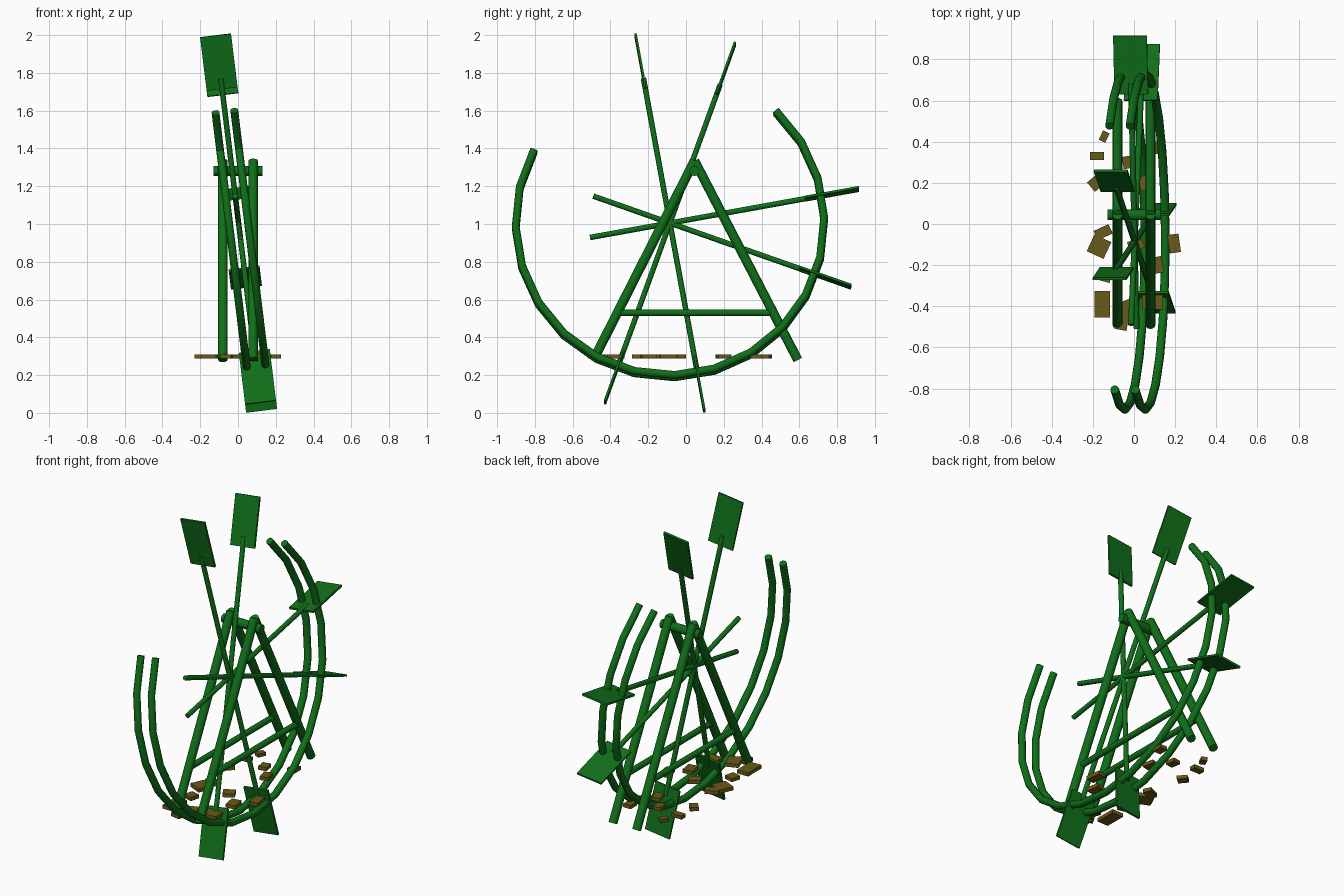
import bpy, math
from mathutils import Vector, Matrix

if "Cube" in bpy.data.objects:
    bpy.data.objects.remove(bpy.data.objects["Cube"])


def material(name, rgb):
    m = bpy.data.materials.new(name)
    m.diffuse_color = (*rgb, 1)
    m.use_nodes = True
    m.node_tree.nodes["Principled BSDF"].inputs["Base Color"].default_value = m.diffuse_color
    return m


GREEN = material("green_paint", (0.005, 0.16, 0.01))
OLIVE = material("olive_planks", (0.14, 0.10, 0.01))

# The loose wheel leans about the y axis; all wheel parts use this frame
WHEEL = Matrix.Translation((0.003, -0.085, 1.005)) @ Matrix.Rotation(math.radians(-7), 4, 'Y')


def polar(x, r, deg):
    a = math.radians(deg)
    return Vector((x, r * math.cos(a), r * math.sin(a)))


def rod(name, a, b, radius):
    a, b = Vector(a), Vector(b)
    bpy.ops.mesh.primitive_cylinder_add(vertices=12, radius=radius, depth=(b - a).length,
                                        location=(a + b) / 2)
    o = bpy.context.object
    o.name = name
    o.rotation_euler = (b - a).to_track_quat('Z', 'Y').to_euler()
    o.data.materials.append(GREEN)
    bpy.ops.object.shade_smooth_by_angle(angle=math.radians(40))
    return o


def box(name, size, matrix, mat):
    bpy.ops.mesh.primitive_cube_add(size=1)
    o = bpy.context.object
    o.name = name
    o.data.transform(Matrix.Diagonal((*size, 1)))
    o.matrix_world = matrix
    o.data.materials.append(mat)
    return o


# Two A-frames with cross braces
APEX = (0.045, 1.335)
for side, x in (("left", -0.08), ("right", 0.08)):
    rod(f"front_leg_{side}", (x, *APEX), (x, -0.488, 0.284), 0.025)
    rod(f"back_leg_{side}", (x, *APEX), (x, 0.592, 0.28), 0.025)
    rod(f"cross_brace_{side}", (x, -0.37, 0.53), (x, 0.46, 0.53), 0.018)
rod("axle", (-0.13, 0.045, 1.28), (0.13, 0.045, 1.28), 0.026)

# Spokes: angle, and whether the far end is snapped off and has no paddle
for i, (deg, snapped) in enumerate([(10.3, True), (-19.5, True), (70.2, False), (100.3, False)]):
    far = 0.43 if snapped else 0.785
    rod(f"spoke_{i}", WHEEL @ polar(0, 0.785, deg), WHEEL @ polar(0, -far, deg), 0.0145)
    for end in ([0] if snapped else [0, 180]):
        m = (WHEEL @ Matrix.Translation(polar(0, 0.872, deg + end))
             @ Matrix.Rotation(math.radians(deg + end), 4, 'X'))
        box(f"paddle_{i}_{end}", (0.165, 0.29, 0.012), m, GREEN)

# Pair of broken rims, faceted tubes in 15 degree steps
for side, x in (("left", -0.05), ("right", 0.05)):
    cu = bpy.data.curves.new(f"rim_{side}", 'CURVE')
    cu.dimensions = '3D'
    cu.bevel_depth = 0.021
    cu.bevel_resolution = 4
    cu.use_fill_caps = True
    sp = cu.splines.new('POLY')
    sp.points.add(17)
    for k, p in enumerate(sp.points):
        p.co = (*(WHEEL @ polar(x, 0.817, 151.7 + 15 * k)), 1)
    o = bpy.data.objects.new(f"rim_{side}", cu)
    bpy.context.collection.objects.link(o)
    cu.materials.append(GREEN)
    bpy.ops.object.select_all(action='DESELECT')
    o.select_set(True)
    bpy.context.view_layer.objects.active = o
    bpy.ops.object.convert(target='MESH')
    bpy.ops.object.shade_smooth_by_angle(angle=math.radians(40))

# Scattered plank fragments: x, y, width, length, turn in degrees
FRAGMENTS = [
    (-0.145, 0.425, 0.035, 0.05, -25), (-0.18, 0.33, 0.07, 0.04, 0),
    (-0.19, 0.195, 0.05, 0.06, 40), (-0.03, 0.30, 0.05, 0.06, 10),
    (0.12, 0.37, 0.05, 0.06, 0), (0.05, 0.20, 0.05, 0.07, 15),
    (-0.15, -0.04, 0.08, 0.05, 25), (-0.17, -0.11, 0.09, 0.09, -25),
    (0.195, -0.095, 0.055, 0.09, 8), (0.01, -0.10, 0.07, 0.06, 30),
    (0.11, -0.20, 0.06, 0.08, 10), (-0.14, -0.25, 0.06, 0.06, -15),
    (-0.155, -0.39, 0.075, 0.13, 0), (0.09, -0.38, 0.10, 0.07, 0),
    (-0.03, -0.42, 0.08, 0.10, 20), (-0.06, -0.48, 0.06, 0.07, -10),
]
for i, (x, y, w, l, t) in enumerate(FRAGMENTS):
    m = Matrix.Translation((x, y, 0.298)) @ Matrix.Rotation(math.radians(t), 4, 'Z')
    box(f"plank_fragment_{i}", (w, l, 0.022), m, OLIVE)
